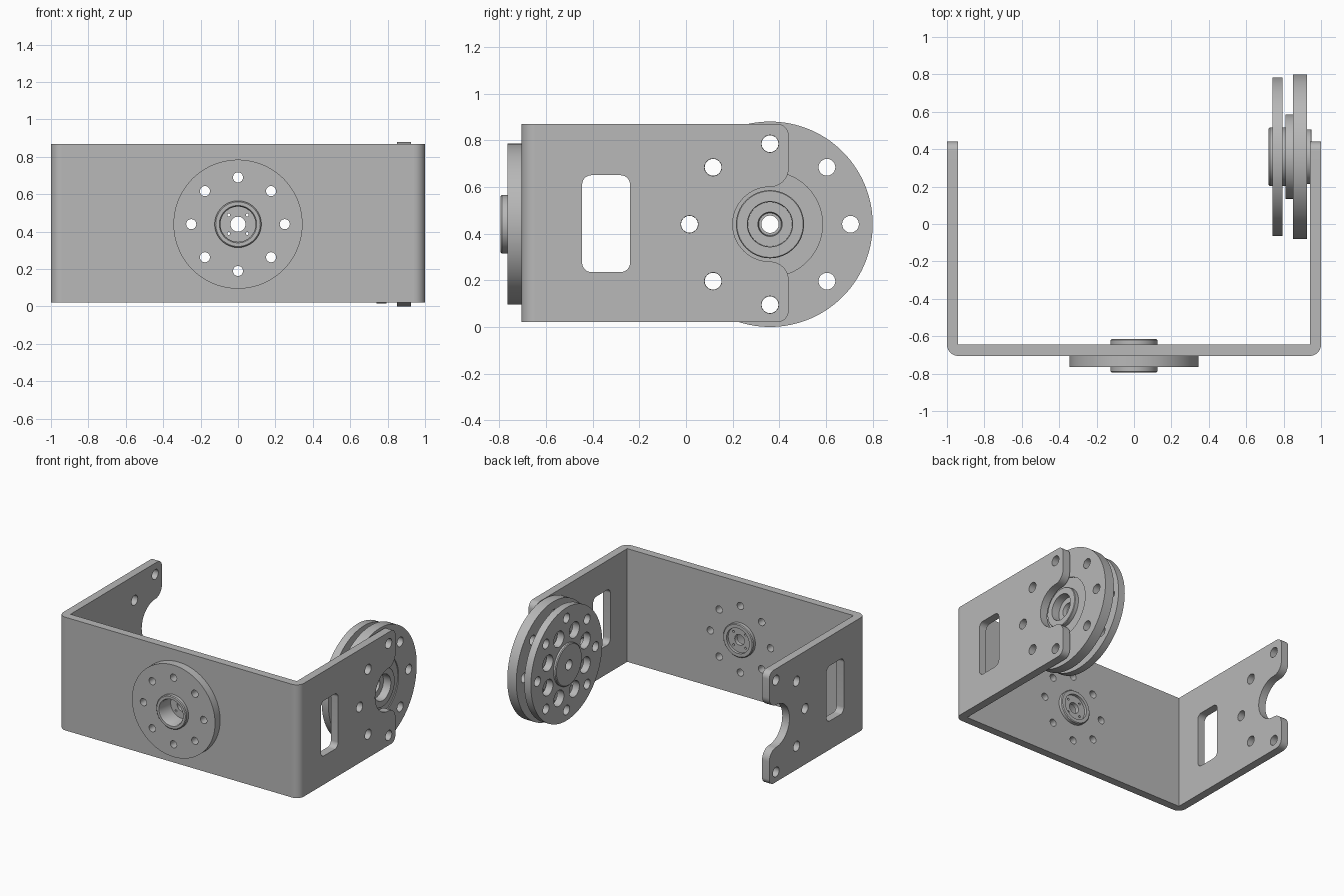
import bpy, bmesh
from math import sin, cos, pi, radians
from mathutils import Matrix, Vector

cube = bpy.data.objects.get("Cube")
if cube:
    bpy.data.objects.remove(cube, do_unlink=True)

metal = bpy.data.materials.new("plain_grey_metal")
metal.use_nodes = True
GREY = (0.48, 0.48, 0.48, 1)
metal.diffuse_color = GREY
shader = next(n for n in metal.node_tree.nodes if n.type == "BSDF_PRINCIPLED")
shader.inputs["Base Color"].default_value = GREY

# Local plane and depth mapped to world, for each extrusion axis
AXES = {
    "x": Matrix(((0, 0, 1, 0), (1, 0, 0, 0), (0, 1, 0, 0), (0, 0, 0, 1))),
    "y": Matrix(((1, 0, 0, 0), (0, 0, 1, 0), (0, 1, 0, 0), (0, 0, 0, 1))),
    "z": Matrix.Identity(4),
}


def arc(cx, cy, r, start, end, n=12):
    angles = [radians(start + (end - start) * i / n) for i in range(n + 1)]
    return [(cx + r * cos(a), cy + r * sin(a)) for a in angles]


def circle(cx, cy, r, n=32):
    return arc(cx, cy, r, 0, 360, n)[:-1]


def ring(cx, cy, spread, r, angles):
    """Loops for holes spaced around a centre."""
    return [circle(cx + spread * cos(radians(a)), cy + spread * sin(radians(a)), r, 24)
            for a in angles]


def box(x0, x1, y0, y1):
    return [(x0, y0), (x1, y0), (x1, y1), (x0, y1)]


def rounded_box(x0, x1, y0, y1, r):
    return (arc(x0 + r, y0 + r, r, 180, 270) + arc(x1 - r, y0 + r, r, 270, 360)
            + arc(x1 - r, y1 - r, r, 0, 90) + arc(x0 + r, y1 - r, r, 90, 180))


def finish(name, bm, axis):
    bmesh.ops.transform(bm, matrix=AXES[axis], verts=bm.verts)
    bmesh.ops.recalc_face_normals(bm, faces=bm.faces)
    mesh = bpy.data.meshes.new(name)
    bm.to_mesh(mesh)
    bm.free()
    mesh.materials.append(metal)
    obj = bpy.data.objects.new(name, mesh)
    bpy.context.collection.objects.link(obj)
    bpy.ops.object.select_all(action="DESELECT")
    obj.select_set(True)
    bpy.context.view_layer.objects.active = obj
    bpy.ops.object.shade_smooth_by_angle(angle=radians(32))
    return obj


def plate(name, loops, axis, lo, hi):
    """Flat plate: the first loop is the outline, the rest are holes."""
    bm = bmesh.new()
    for loop in loops:
        verts = [bm.verts.new((x, y, lo)) for x, y in loop]
        for a, b in zip(verts, verts[1:] + verts[:1]):
            bm.edges.new((a, b))
    bmesh.ops.remove_doubles(bm, verts=bm.verts, dist=0.0005)
    bmesh.ops.triangle_fill(bm, edges=bm.edges[:], use_beauty=True, normal=(0, 0, 1))
    out = bmesh.ops.extrude_face_region(bm, geom=bm.faces[:], use_keep_orig=True)
    top = [g for g in out["geom"] if isinstance(g, bmesh.types.BMVert)]
    bmesh.ops.translate(bm, vec=Vector((0, 0, hi - lo)), verts=top)
    return finish(name, bm, axis)


def lathe(name, profile, axis, cx, cy, n=72):
    """Closed (radius, depth) profile turned about an axis through the centre."""
    bm = bmesh.new()
    rows = [[bm.verts.new((cx + r * cos(2 * pi * i / n), cy + r * sin(2 * pi * i / n), d))
             for r, d in profile] for i in range(n)]
    for i in range(n):
        a, b = rows[i], rows[(i + 1) % n]
        for j in range(len(profile)):
            k = (j + 1) % len(profile)
            bm.faces.new((a[j], a[k], b[k], b[j]))
    return finish(name, bm, axis)


MID = 0.44            # height of both axles
PIVOT = 0.36          # y of the side axle
LOW, HIGH = 0.02, 0.87
EIGHT = range(0, 360, 45)

# Bracket: front wall, two rounded bends, two notched side arms
front_holes = ring(0, MID, 0.25, 0.027, EIGHT)
plate("front_wall", [box(-0.94, 0.94, LOW, HIGH), circle(0, MID, 0.1)] + front_holes,
      "y", -0.705, -0.645)

arm = [(-0.645, LOW)]
arm += arc(0.39, LOW + 0.05, 0.05, -90, 0)
arm += arc(PIVOT, 0.20, 0.08, 0, 90)
arm += arc(PIVOT, MID, 0.16, -90, -270, 32)
arm += arc(PIVOT, 0.68, 0.08, -90, 0)
arm += arc(0.39, HIGH - 0.05, 0.05, 0, 90)
arm += [(-0.645, HIGH)]
window = rounded_box(-0.445, -0.24, 0.235, 0.65, 0.04)
arm_holes = ring(PIVOT, MID, 0.345, 0.037, range(90, 271, 45))

for side, s in (("left", 1), ("right", -1)):
    plate(side + "_arm", [arm, window] + arm_holes, "x", *sorted((s * 0.94, s * 1.0)))
    bend = [(0.94, -0.645)] + arc(0.94, -0.645, 0.06, -90, 0)
    plate(side + "_bend", [[(s * x, y) for x, y in bend]], "z", LOW, HIGH)

# Front horn: drilled disc, bored hub and its drilled floor
plate("front_disc", [circle(0, MID, 0.345, 96), circle(0, MID, 0.1)] + front_holes,
      "y", -0.765, -0.705)
lathe("front_hub", [(0.125, -0.789), (0.119, -0.795), (0.1, -0.795), (0.094, -0.785),
                    (0.094, -0.615), (0.119, -0.615), (0.125, -0.621)], "y", 0, MID)
plate("front_hub_floor", [circle(0, MID, 0.095, 72), circle(0, MID, 0.04)]
      + ring(0, MID, 0.07, 0.008, range(45, 360, 90)), "y", -0.665, -0.635)

# Side wheel: outer disc, inner disc with lightening holes, stepped hub
small_holes = ring(PIVOT, MID, 0.345, 0.036, EIGHT)
plate("outer_wheel_disc", [circle(PIVOT, MID, 0.44, 120), circle(PIVOT, MID, 0.225, 72)]
      + small_holes, "x", 0.85, 0.925)
large_holes = ring(PIVOT, MID, 0.24, 0.06, [a + 22.5 for a in EIGHT])
plate("inner_wheel_disc", [circle(PIVOT, MID, 0.424, 120), circle(PIVOT, MID, 0.15, 72)]
      + small_holes + large_holes, "x", 0.74, 0.795)
lathe("wheel_hub", [(0.037, 0.72), (0.15, 0.72), (0.156, 0.726), (0.156, 0.81),
                    (0.225, 0.81), (0.225, 0.918), (0.146, 0.918), (0.146, 0.946),
                    (0.142, 0.95), (0.097, 0.95), (0.095, 0.89), (0.052, 0.89),
                    (0.048, 0.86), (0.037, 0.86)], "x", PIVOT, MID)
